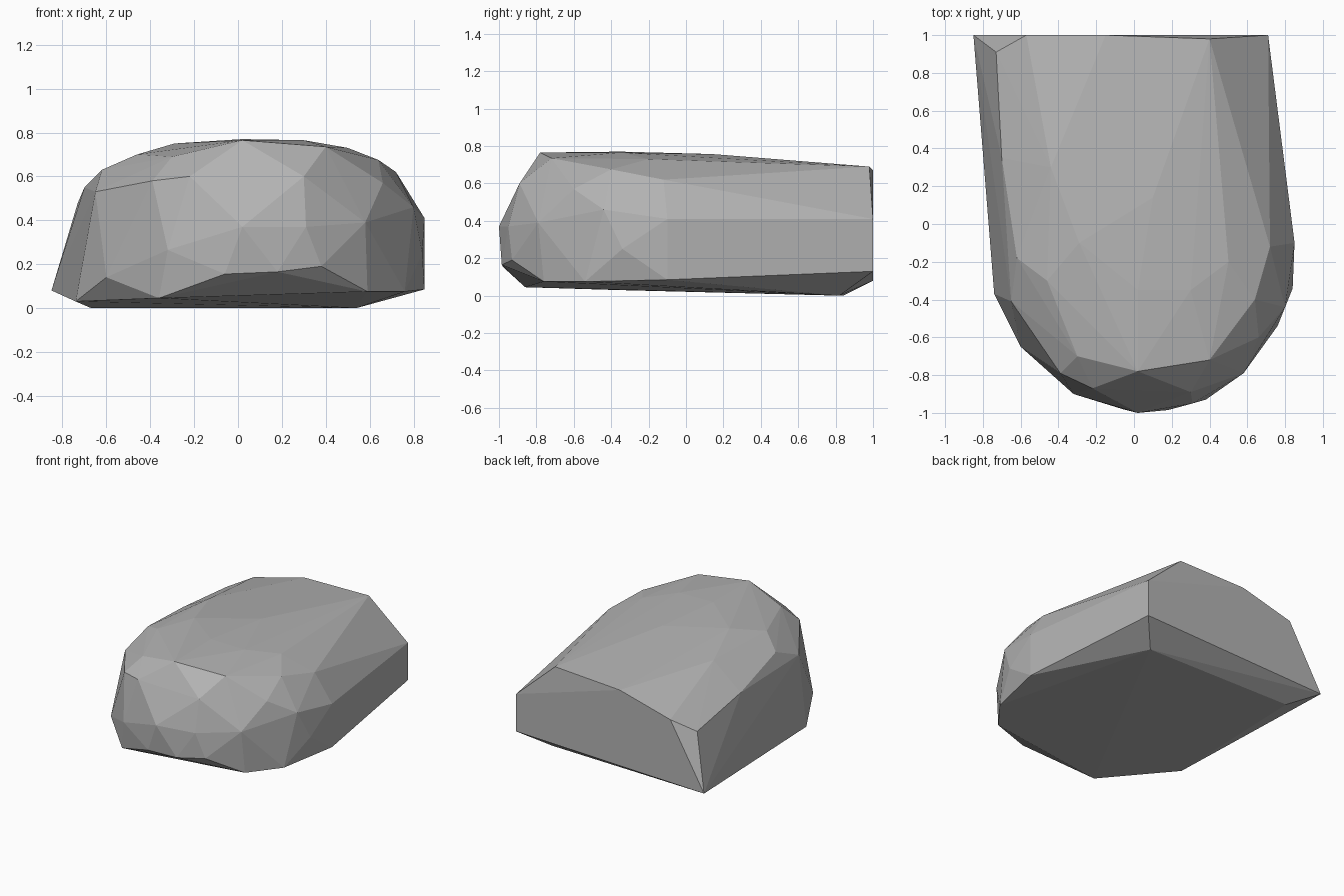
import bpy
import bmesh

# Remove the default object
default_cube = bpy.data.objects.get("Cube")
if default_cube:
    bpy.data.objects.remove(default_cube, do_unlink=True)


def make_material(name, colour):
    material = bpy.data.materials.new(name)
    material.use_nodes = True
    material.diffuse_color = colour
    shader = material.node_tree.nodes["Principled BSDF"]
    shader.inputs["Base Color"].default_value = colour
    return material


def faceted_stone(name, corner_groups, material):
    """Wrap the corner groups in one convex, flat-faced stone."""
    mesh_builder = bmesh.new()
    for corners in corner_groups:
        for corner in corners:
            mesh_builder.verts.new(corner)
    result = bmesh.ops.convex_hull(mesh_builder, input=mesh_builder.verts)
    unused = set(result["geom_interior"] + result["geom_unused"])
    loose = [v for v in unused if isinstance(v, bmesh.types.BMVert)]
    bmesh.ops.delete(mesh_builder, geom=loose, context="VERTS")
    bmesh.ops.recalc_face_normals(mesh_builder, faces=mesh_builder.faces)
    mesh = bpy.data.meshes.new(name)
    mesh_builder.to_mesh(mesh)
    mesh_builder.free()
    mesh.materials.append(material)
    mesh.shade_flat()
    stone = bpy.data.objects.new(name, mesh)
    bpy.context.collection.objects.link(stone)
    return stone


# Flat base and the undercut around it
base = [
    (-.67, .84, 0), (.54, .82, 0), (-.74, -.37, .03), (-.36, -.86, .045),
    (.59, -.76, .075), (.76, -.54, .075), (.85, -.1, .085),
]

# Split rear face, with one corner drawn out low
rear = [
    (-.85, 1, .08), (.71, 1, .13), (.71, 1, .41), (.4, .98, .69),
    (-.15, 1, .67), (-.57, 1, .56), (-.73, .91, .48),
]

# Rounded nose
nose = [
    (-.6, -.65, .14), (-.06, -.98, .155), (.18, -.985, .165),
    (.38, -.93, .19), (-.32, -.9, .265), (.02, -1, .37), (.31, -.95, .37),
    (.58, -.79, .39), (-.22, -.87, .6), (.3, -.89, .6), (-.39, -.79, .58),
    (.51, -.73, .57),
]

# Side shoulders
shoulders = [
    (-.65, -.41, .53), (-.7, .35, .55), (-.62, -.18, .63),
    (.84, -.34, .25), (.8, -.44, .46), (.85, -.1, .41), (.66, -.6, .57),
    (.72, -.12, .62), (.64, -.4, .675),
]

# Gently domed top
crown = [
    (.02, -.78, .765), (.4, -.72, .735), (-.3, -.7, .69), (-.46, -.3, .7),
    (-.29, -.1, .75), (.02, -.35, .77), (.3, -.35, .765), (.1, .14, .757),
    (.5, -.2, .73), (.47, .76, .67), (-.44, .3, .705),
]

stone_grey = make_material("stone grey", (.45, .45, .45, 1))
faceted_stone("boulder", [base, rear, nose, shoulders, crown], stone_grey)
